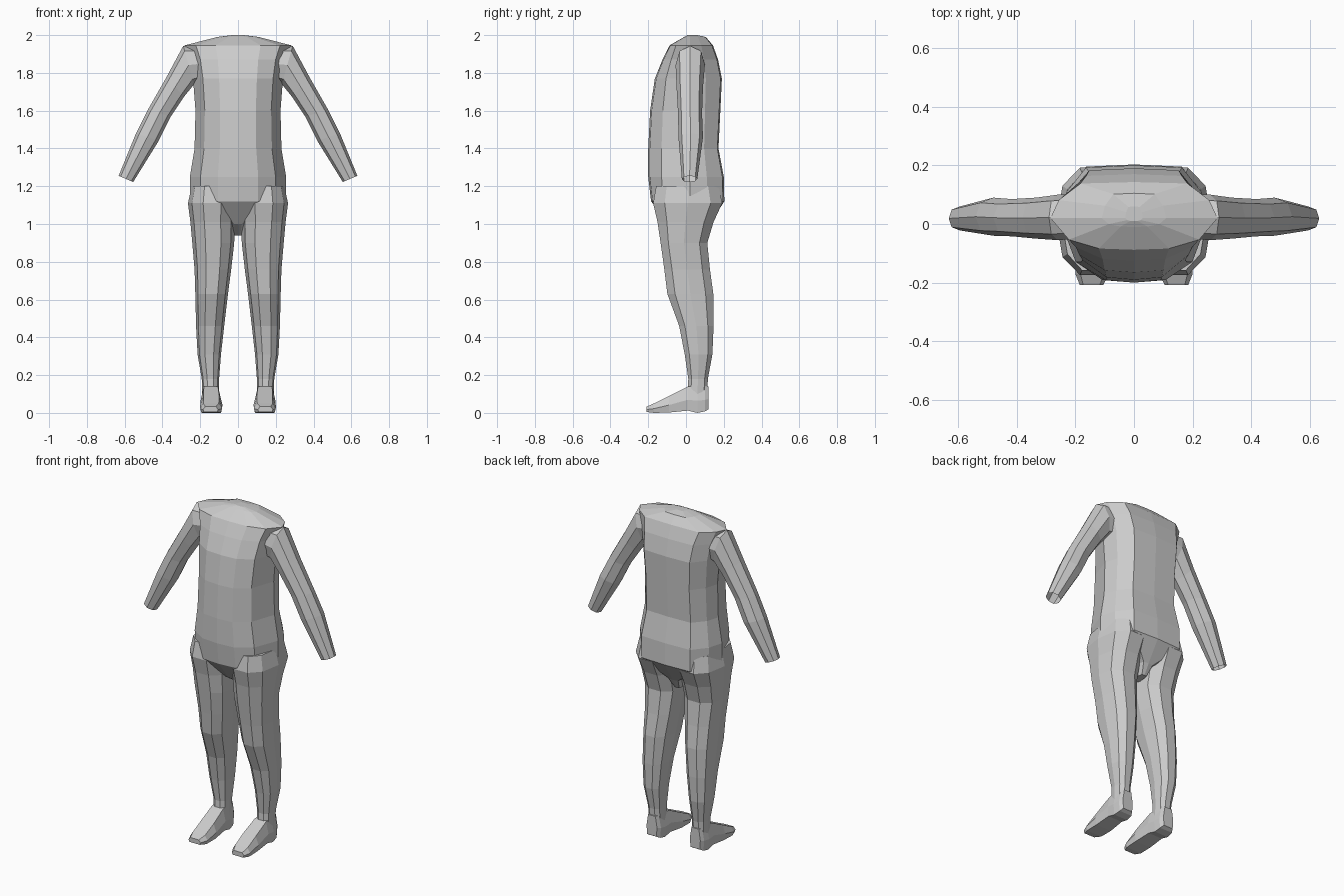
import bpy, bmesh, math
from mathutils import Vector

if "Cube" in bpy.data.objects:
    bpy.data.objects.remove(bpy.data.objects["Cube"])


def loft(name, rings, cap_start=True, cap_end=True, mirror=False):
    """Skin a list of equal-length point rings into one flat-shaded object."""
    bm = bmesh.new()
    loops = [[bm.verts.new(p) for p in ring] for ring in rings]
    n = len(loops[0])
    for a, b in zip(loops, loops[1:]):
        for i in range(n):
            j = (i + 1) % n
            bm.faces.new((a[i], a[j], b[j], b[i]))
    if cap_start:
        bm.faces.new(loops[0][::-1])
    if cap_end:
        bm.faces.new(loops[-1])
    bmesh.ops.recalc_face_normals(bm, faces=bm.faces)
    mesh = bpy.data.meshes.new(name)
    bm.to_mesh(mesh)
    bm.free()
    obj = bpy.data.objects.new(name, mesh)
    bpy.context.collection.objects.link(obj)
    if mirror:
        obj.modifiers.new("Mirror", 'MIRROR')
    return obj


def oval(n, power, turn=0.0):
    """Unit rounded outline with n corners."""
    pts = []
    for i in range(n):
        a = 2 * math.pi * i / n + turn
        c, s = math.cos(a), math.sin(a)
        pts.append((math.copysign(abs(c) ** power, c), math.copysign(abs(s) ** power, s)))
    return pts


# Torso: half outline from front centre to back centre, mirrored around
half = [(0, -1), (0.42, -0.96), (0.78, -0.68), (1, 0), (0.9, 0.5), (0.64, 0.96), (0, 1)]
outline = half + [(-x, y) for x, y in half[-2:0:-1]]


def torso_ring(z, w, front, back):
    mid = 0.02
    return [(x * w, mid + y * ((back - mid) if y > 0 else (mid - front)), z) for x, y in outline]


torso = [(0.94, 0.025, 0.0, 0.09), (1.0, 0.05, -0.09, 0.125), (1.12, 0.255, -0.185, 0.203),
         (1.25, 0.255, -0.2, 0.2), (1.4, 0.23, -0.2, 0.172), (1.6, 0.225, -0.19, 0.182),
         (1.77, 0.238, -0.165, 0.19), (1.87, 0.255, -0.125, 0.17), (1.945, 0.285, -0.088, 0.143),
         (1.99, 0.11, -0.01, 0.105), (2.0, 0.03, 0.01, 0.06)]
loft("torso", [torso_ring(*t) for t in torso])

# Arms: rings given by outer point, inner point and depth range
arm_shape = oval(8, 0.9)


def arm_ring(ox, oz, ix, iz, y0, y1):
    mid = Vector(((ox + ix) / 2, (y0 + y1) / 2, (oz + iz) / 2))
    side = Vector((ox - ix, 0, oz - iz)) / 2
    depth = Vector((0, (y1 - y0) / 2, 0))
    return [mid + side * c + depth * s for c, s in arm_shape]


arm = [(0.2, 1.94, 0.17, 1.76, -0.05, 0.1), (0.29, 1.943, 0.232, 1.74, -0.055, 0.1),
       (0.38, 1.775, 0.285, 1.675, -0.05, 0.09), (0.48, 1.6, 0.355, 1.57, -0.042, 0.085),
       (0.54, 1.48, 0.42, 1.44, -0.04, 0.09), (0.632, 1.255, 0.555, 1.222, -0.022, 0.06)]
loft("arms", [arm_ring(*a) for a in arm], cap_end=False, mirror=True)

# Legs: thigh, knee, calf and ankle as stacked rings
leg_shape = oval(10, 0.85)


def leg_ring(z, x0, x1, y0, y1):
    return [((x0 + x1) / 2 + c * (x1 - x0) / 2, (y0 + y1) / 2 + s * (y1 - y0) / 2, z)
            for c, s in leg_shape]


leg = [(1.2, 0.03, 0.245, -0.165, 0.18), (1.11, 0.01, 0.265, -0.182, 0.2),
       (1.01, 0.018, 0.252, -0.157, 0.152), (0.9, 0.02, 0.242, -0.14, 0.118),
       (0.76, 0.036, 0.23, -0.12, 0.132), (0.63, 0.053, 0.226, -0.104, 0.15),
       (0.46, 0.073, 0.222, -0.04, 0.15), (0.31, 0.09, 0.214, -0.01, 0.143),
       (0.18, 0.1, 0.192, 0.01, 0.118), (0.1, 0.1, 0.19, 0.005, 0.115)]
loft("legs", [leg_ring(*r) for r in leg], mirror=True)

# Feet: wedge sections running from heel to toe
foot_shape = [(0.06, 0), (0.94, 0), (1, 0.45), (0.85, 1), (0.15, 1), (0, 0.45)]


def foot_ring(y, x0, x1, z0, z1):
    return [(x0 + u * (x1 - x0), y, z0 + v * (z1 - z0)) for u, v in foot_shape]


foot = [(0.12, 0.11, 0.18, 0.02, 0.14), (0.1, 0.097, 0.192, 0.008, 0.142),
        (0.06, 0.093, 0.197, 0.0, 0.143), (0.01, 0.09, 0.197, 0.012, 0.14),
        (-0.09, 0.082, 0.2, 0.002, 0.09), (-0.17, 0.085, 0.2, 0.0, 0.05),
        (-0.208, 0.105, 0.185, 0.005, 0.033)]
loft("feet", [foot_ring(*f) for f in foot], mirror=True)
